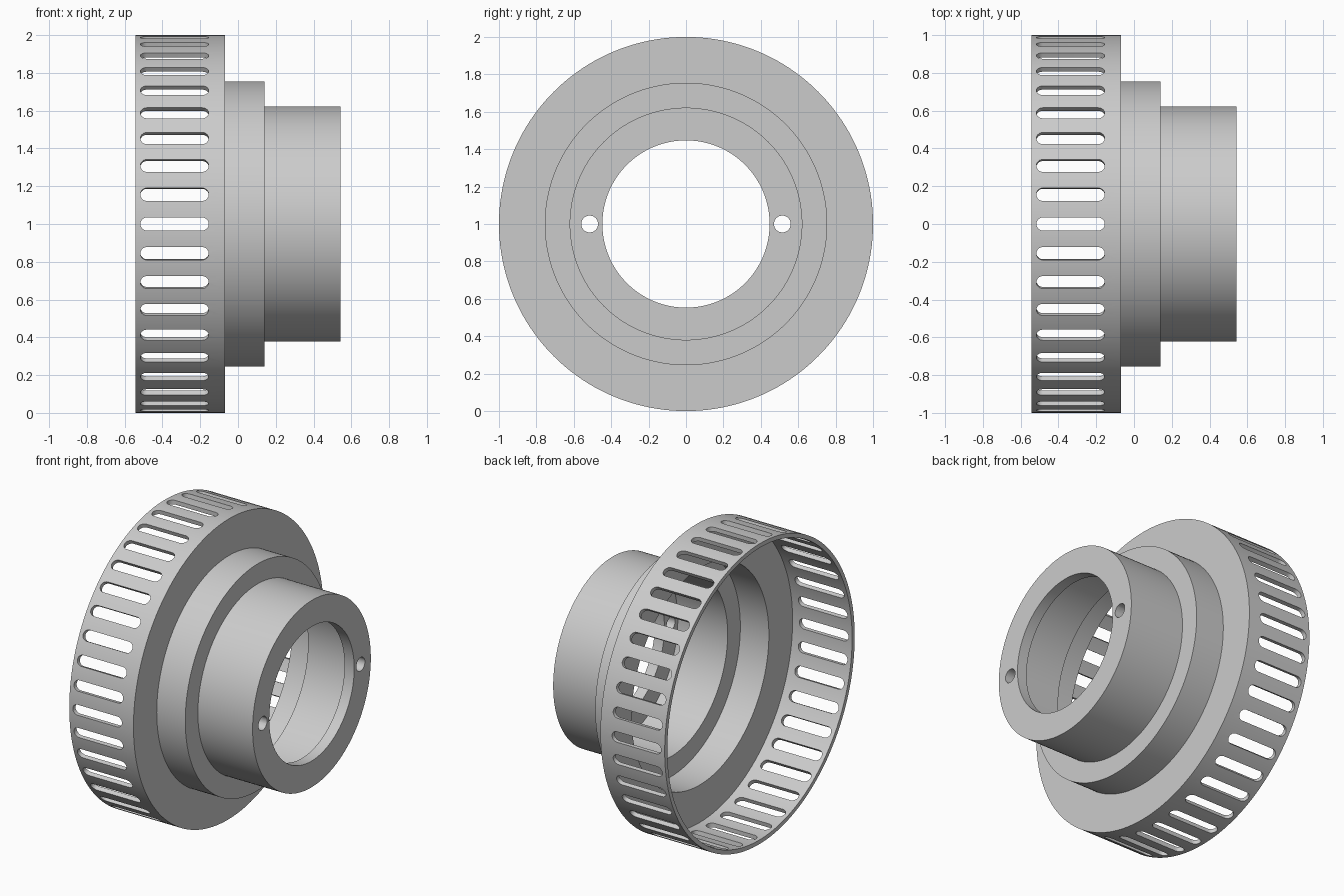
import bpy, bmesh
from math import cos, sin, pi, radians
from mathutils import Matrix, Vector

if "Cube" in bpy.data.objects:
    bpy.data.objects.remove(bpy.data.objects["Cube"])

grey = bpy.data.materials.new("plain_grey")
grey.use_nodes = True
colour = (0.6, 0.6, 0.6, 1)
grey.diffuse_color = colour
grey.node_tree.nodes["Principled BSDF"].inputs["Base Color"].default_value = colour

AXIS_Z = 1.0
SEGMENTS = 160
SLOTS = 40


def make_object(name, bm):
    bmesh.ops.recalc_face_normals(bm, faces=bm.faces)
    mesh = bpy.data.meshes.new(name)
    bm.to_mesh(mesh)
    bm.free()
    mesh.materials.append(grey)
    obj = bpy.data.objects.new(name, mesh)
    bpy.context.collection.objects.link(obj)
    return obj


def lathe(name, profile):
    """Spin a closed (x, radius) profile around the x axis."""
    bm = bmesh.new()
    rings = []
    for i in range(SEGMENTS):
        a = 2 * pi * i / SEGMENTS
        rings.append([bm.verts.new((x, r * cos(a), AXIS_Z + r * sin(a)))
                      for x, r in profile])
    n = len(profile)
    for i in range(SEGMENTS):
        here, there = rings[i], rings[(i + 1) % SEGMENTS]
        for j in range(n):
            k = (j + 1) % n
            bm.faces.new((here[j], here[k], there[k], there[j]))
    return make_object(name, bm)


def add_prism(bm, outline, offset):
    """Extrude a flat outline of points along an offset."""
    face = bm.faces.new([bm.verts.new(p) for p in outline])
    result = bmesh.ops.extrude_face_region(bm, geom=[face], use_keep_orig=True)
    moved = [v for v in result["geom"] if isinstance(v, bmesh.types.BMVert)]
    bmesh.ops.translate(bm, verts=moved, vec=offset)


# Stepped hub: slotted drum, shoulder, tube and thick end lip
hub = lathe("stepped_hub", [
    (-0.543, 1.0), (-0.07, 1.0), (-0.07, 0.755), (0.14, 0.755),
    (0.14, 0.622), (0.543, 0.622), (0.543, 0.447), (0.472, 0.447),
    (0.472, 0.588), (0.105, 0.588), (0.105, 0.722), (-0.105, 0.722),
    (-0.105, 0.972), (-0.543, 0.972)])

# Rounded slots around the drum
bm = bmesh.new()
half, left, right = 0.035, -0.482, -0.19
stadium = []
for centre, start in ((right, -pi / 2), (left, pi / 2)):
    for i in range(11):
        a = start + pi * i / 10
        stadium.append(Vector((centre + half * cos(a), half * sin(a), 0.9)))
for s in range(SLOTS):
    turn = Matrix.Rotation(2 * pi * s / SLOTS, 3, 'X')
    lift = Vector((0, 0, AXIS_Z))
    add_prism(bm, [turn @ p + lift for p in stadium], turn @ Vector((0, 0, 0.2)))
slot_cutter = make_object("slot_cutter", bm)

# Two pin holes through the end lip
bm = bmesh.new()
for side in (-1, 1):
    circle = [(0.42, side * 0.515 + 0.045 * cos(radians(a)),
               AXIS_Z + 0.045 * sin(radians(a))) for a in range(0, 360, 12)]
    add_prism(bm, circle, Vector((0.2, 0, 0)))
hole_cutter = make_object("hole_cutter", bm)

# Cut, then bake the result and drop the cutters
for cutter in (slot_cutter, hole_cutter):
    cutter.hide_render = True
    mod = hub.modifiers.new(cutter.name, 'BOOLEAN')
    mod.operation = 'DIFFERENCE'
    mod.solver = 'EXACT'
    mod.object = cutter
graph = bpy.context.evaluated_depsgraph_get()
baked = bpy.data.meshes.new_from_object(hub.evaluated_get(graph))
hub.modifiers.clear()
hub.data = baked
for cutter in (slot_cutter, hole_cutter):
    bpy.data.objects.remove(cutter)

bpy.ops.object.select_all(action='DESELECT')
hub.select_set(True)
bpy.context.view_layer.objects.active = hub
bpy.ops.object.shade_smooth_by_angle(angle=radians(30))
